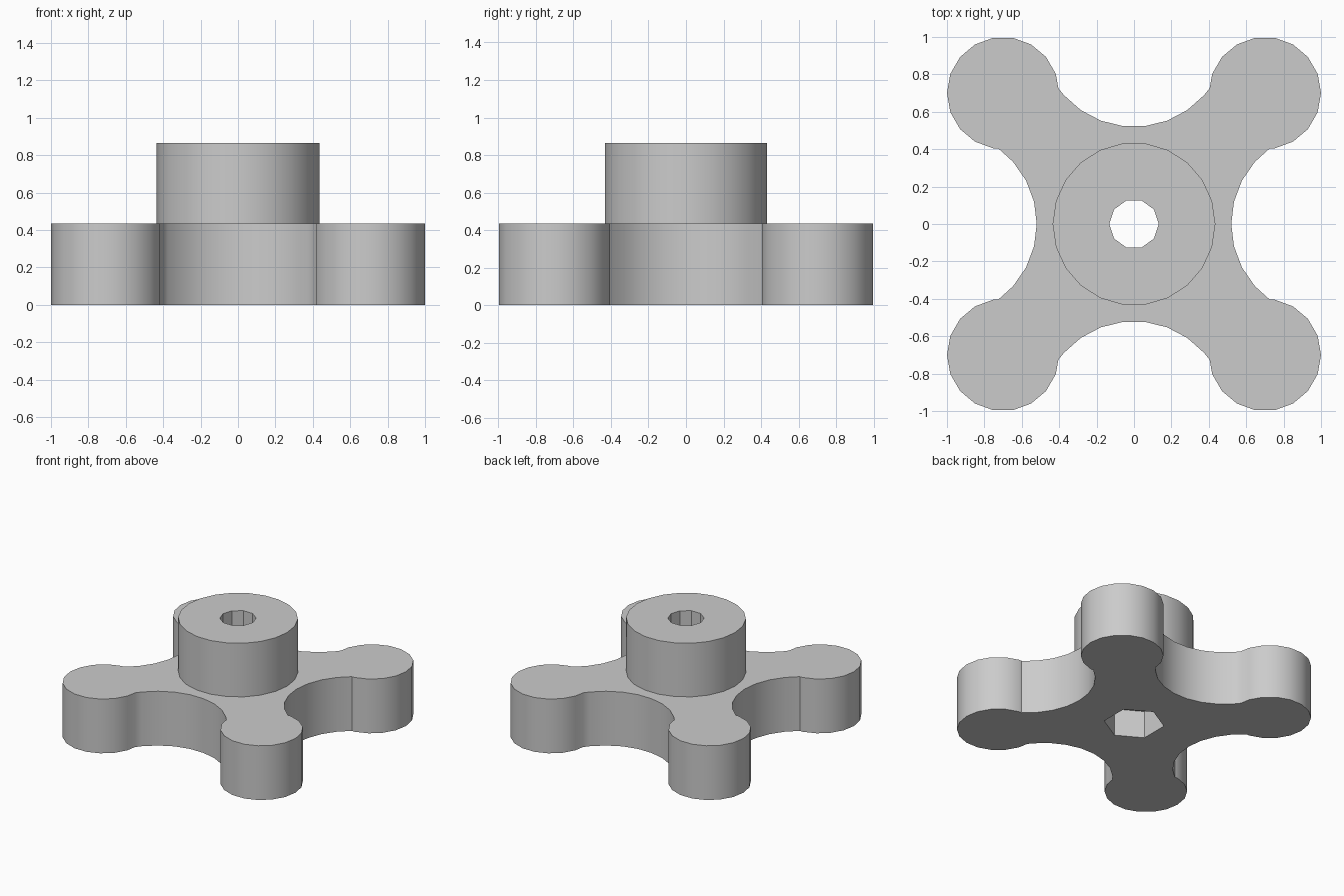
import bpy
import bmesh
from math import cos, sin, radians, ceil, floor

default = bpy.data.objects.get("Cube")
if default:
    bpy.data.objects.remove(default, do_unlink=True)

PLATE_TOP = 0.435
HUB_TOP = 0.865

grey = bpy.data.materials.new("plain_grey")
grey.use_nodes = True
colour = (0.6, 0.6, 0.6, 1)
grey.diffuse_color = colour
grey.node_tree.nodes["Principled BSDF"].inputs["Base Color"].default_value = colour


def point(cx, cy, r, angle):
    return (cx + r * cos(radians(angle)), cy + r * sin(radians(angle)))


def arc(cx, cy, r, sides, start, end):
    """Corners of a regular polygon that lie between two angles."""
    step = 360 / sides
    return [point(cx, cy, r, i * step)
            for i in range(ceil(start / step), floor(end / step) + 1)]


def polygon(sides, r, turn=0):
    return [point(0, 0, r, turn + 360 * i / sides) for i in range(sides)]


def prism(name, outline, z0, z1):
    """Extrude a closed outline from z0 up to z1."""
    bm = bmesh.new()
    face = bm.faces.new([bm.verts.new((x, y, z0)) for x, y in outline])
    top = bmesh.ops.extrude_face_region(bm, geom=[face], use_keep_orig=True)["geom"]
    verts = [v for v in top if isinstance(v, bmesh.types.BMVert)]
    bmesh.ops.translate(bm, verts=verts, vec=(0, 0, z1 - z0))
    bmesh.ops.recalc_face_normals(bm, faces=bm.faces)
    mesh = bpy.data.meshes.new(name)
    bm.to_mesh(mesh)
    bm.free()
    mesh.materials.append(grey)
    obj = bpy.data.objects.new(name, mesh)
    bpy.context.collection.objects.link(obj)
    return obj


def combine(obj, other, operation):
    """Apply a boolean with another solid, then discard that solid."""
    mod = obj.modifiers.new("boolean", 'BOOLEAN')
    mod.operation = operation
    mod.solver = 'EXACT'
    mod.object = other
    graph = bpy.context.evaluated_depsgraph_get()
    mesh = bpy.data.meshes.new_from_object(obj.evaluated_get(graph))
    obj.modifiers.clear()
    obj.data = mesh
    bpy.data.objects.remove(other, do_unlink=True)


# Four-lobed outline: a round lobe, then a scooped notch, for each quarter
outline = []
for turn in (0, 90, 180, 270):
    # Round lobe on the diagonal
    lx, ly = point(0, 0, 0.99, turn + 45)
    outline += arc(lx, ly, 0.3, 18, turn - 82, turn + 172)
    # Notch towards the next lobe, run clockwise about its own centre
    nx, ny = point(0, 0, 1.02, turn + 90)
    facing = turn + 270
    scoop = arc(nx, ny, 0.5, 26, facing - 52, facing + 52)
    outline.append(point(nx, ny, 0.5, facing + 54))
    outline += reversed(scoop)
    outline.append(point(nx, ny, 0.5, facing - 54))
knob = prism("star_knob", outline, 0, PLATE_TOP)

# Raised round hub, sunk a little into the plate before joining
hub = prism("hub", polygon(22, 0.435), PLATE_TOP - 0.1, HUB_TOP)
combine(knob, hub, 'UNION')

# Through bore and hexagonal nut pocket underneath
bore = prism("bore_cutter", polygon(10, 0.132), -0.1, HUB_TOP + 0.1)
combine(knob, bore, 'DIFFERENCE')
pocket = prism("nut_pocket_cutter", polygon(6, 0.22, 30), -0.1, 0.22)
combine(knob, pocket, 'DIFFERENCE')

# Smooth the round walls, keep the rims and hole facets crisp
bpy.ops.object.select_all(action='DESELECT')
knob.select_set(True)
bpy.context.view_layer.objects.active = knob
bpy.ops.object.shade_smooth_by_angle(angle=radians(30))
